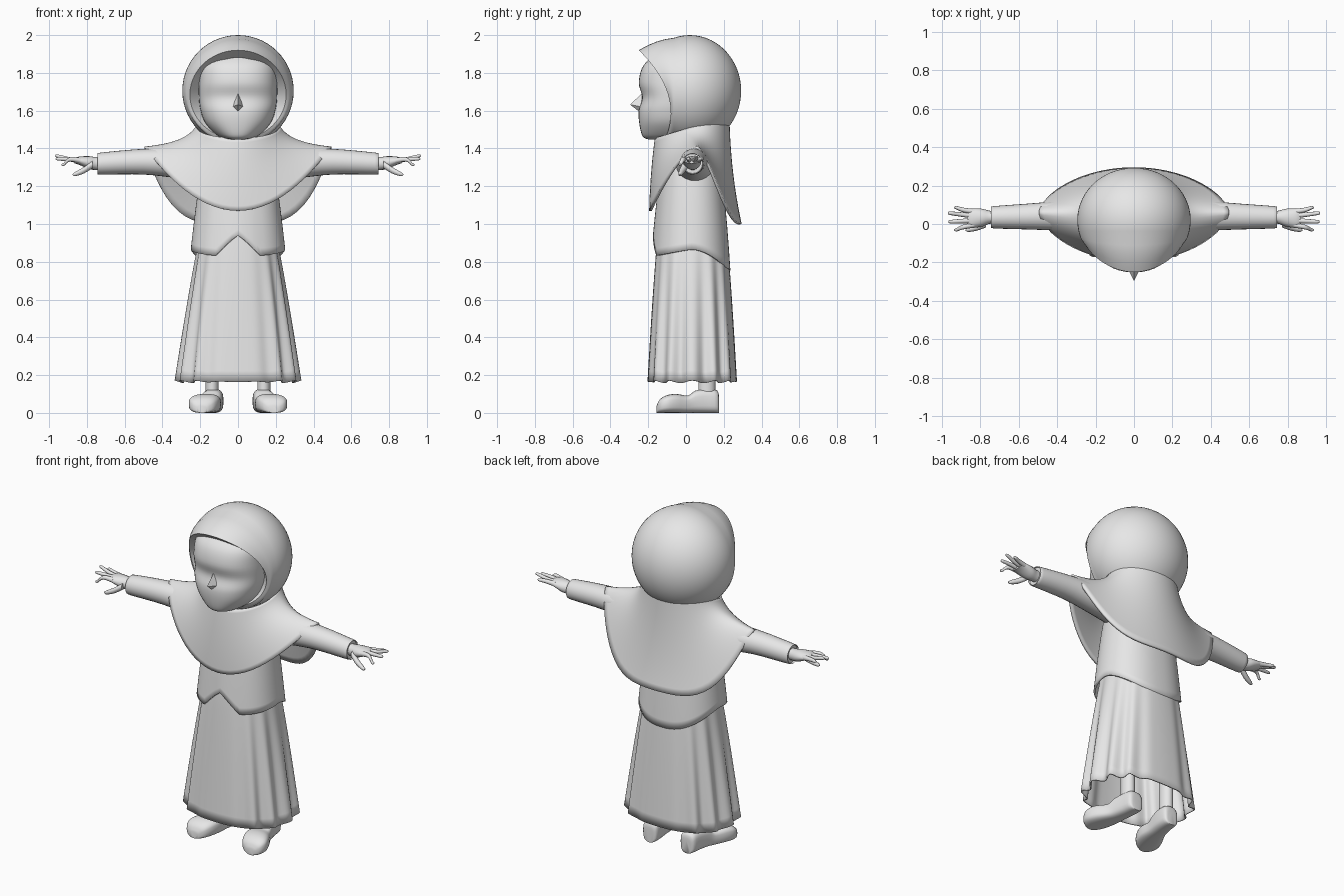
import bpy, bmesh
from math import sin, cos, pi, radians
from mathutils import Vector

if "Cube" in bpy.data.objects:
    bpy.data.objects.remove(bpy.data.objects["Cube"])

grey = bpy.data.materials.new("plain grey")
grey.use_nodes = True
grey.diffuse_color = (0.8, 0.8, 0.8, 1)
grey.node_tree.nodes["Principled BSDF"].inputs["Base Color"].default_value = (0.8, 0.8, 0.8, 1)


def loft(name, rings, caps=(False, False), mirror=False, thick=0, angle=50):
    """Skin a list of closed rings into one smooth object."""
    bm = bmesh.new()
    rows = [[bm.verts.new(p) for p in ring] for ring in rings]
    n = len(rows[0])
    for a, b in zip(rows, rows[1:]):
        for i in range(n):
            j = (i + 1) % n
            bm.faces.new((a[i], a[j], b[j], b[i]))
    if caps[0]:
        bm.faces.new(rows[0])
    if caps[1]:
        bm.faces.new(rows[-1])
    bmesh.ops.remove_doubles(bm, verts=bm.verts, dist=0.0001)
    bmesh.ops.recalc_face_normals(bm, faces=bm.faces)
    mesh = bpy.data.meshes.new(name)
    bm.to_mesh(mesh)
    bm.free()
    obj = bpy.data.objects.new(name, mesh)
    bpy.context.collection.objects.link(obj)
    mesh.materials.append(grey)
    if mirror:
        obj.modifiers.new("mirror", 'MIRROR').use_mirror_merge = False
    if thick:
        solid = obj.modifiers.new("thickness", 'SOLIDIFY')
        solid.thickness = thick
        solid.offset = -1
    bpy.ops.object.select_all(action='DESELECT')
    obj.select_set(True)
    bpy.context.view_layer.objects.active = obj
    bpy.ops.object.shade_smooth_by_angle(angle=radians(angle))
    return obj


def angles(n):
    return [2 * pi * i / n for i in range(n)]


def smooth_rows(rows, steps=5):
    """Catmull-Rom interpolation through a short table of stations."""
    out = []
    for i in range(len(rows) - 1):
        p0, p1, p2, p3 = (rows[max(0, min(len(rows) - 1, i + k))] for k in (-1, 0, 1, 2))
        for s in range(steps):
            t = s / steps
            out.append([0.5 * (2 * b + (c - a) * t + (2 * a - 5 * b + 4 * c - d) * t * t
                               + (3 * b - a - 3 * c + d) * t ** 3)
                        for a, b, c, d in zip(p0, p1, p2, p3)])
    return out + [list(rows[-1])]


def power(v, e):
    return abs(v) ** e * (1 if v > 0 else -1)


def mix(a, b, t):
    return a + (b - a) * t


def tube(name, stations, n=16, caps=(True, True), thick=0):
    """Mirrored limb running along x: stations are x, y, z, y radius, z radius."""
    rings = [[(x, y + ry * cos(a), z + rz * sin(a)) for a in angles(n)]
             for x, y, z, ry, rz in smooth_rows(stations, 4)]
    return loft(name, rings, caps, True, thick)


# Hood: egg-shaped shell from the back of the head to a jutting face rim
def hood_ring(s):
    ring = []
    for a in angles(56):
        c, phi = cos(a), s * radians(108)
        ring.append(Vector((0.295 * sin(phi) * sin(a), 0.02 + 0.272 * cos(phi),
                            1.705 + 0.295 * sin(phi) * c)))
    return ring


rim = [Vector((0.255 * sin(a), -0.095 - 0.07 * cos(a) - 0.085 * cos(a) ** 2,
               1.685 + 0.235 * cos(a))) for a in angles(56)]
shell = [hood_ring(i / 18) for i in range(19)]
edge = shell[-1]
lip = [Vector((p.x * 0.8, p.y + 0.05, 1.68 + (p.z - 1.68) * 0.84)) for p in rim]
bulge = [[p.lerp(q, t) + Vector((0.02 * sin(a) * t * (1 - t), 0, 0.05 * cos(a) * t * (1 - t)))
          for p, q, a in zip(edge, rim, angles(56))] for t in (0.25, 0.5, 0.75, 1)]
loft("hood", shell + bulge + [lip], angle=60)

# Face: stations are z, half width, front depth
face = [(1.448, 0.05, -0.2), (1.465, 0.105, -0.23), (1.53, 0.17, -0.247), (1.6, 0.198, -0.25),
        (1.67, 0.207, -0.232), (1.75, 0.207, -0.25), (1.84, 0.195, -0.225), (1.91, 0.14, -0.15)]
loft("face", [[(w * power(cos(a), 0.85), -0.06 + (-0.06 - f) * power(sin(a), 0.9), z)
               for a in angles(40)] for z, w, f in smooth_rows(face)], (True, True))

# Nose: small pointed wedge
loft("nose", [[(0, -0.235, 1.69), (0.03, -0.235, 1.62), (0, -0.235, 1.585), (-0.03, -0.235, 1.62)],
              [(0, -0.296, 1.632)] * 4])


# Cape: draped from the neck over both shoulders to a scooped hem
def cape_ring(t):
    ring = []
    for a in angles(72):
        c, s = cos(a), sin(a)
        back = s > 0
        neck = Vector((0.222 * c, 0.035 + (0.195 if back else 0.2) * s, 1.515 + 0.06 * s))
        mid = Vector((0.275 * c, 0.045 + (0.19 if back else 0.235) * s, 1.27 + 0.16 * c * c))
        low, drop = (1.0, 4) if back else (1.07, 2)
        depth = (0.235 if back else 0.255) * power(s, 1.25)
        hem = Vector((0.495 * c, 0.06 + depth, low + (1.41 - low) * abs(c) ** drop))
        ring.append(neck * (1 - t) ** 2 + mid * 2 * t * (1 - t) + hem * t * t)
    return ring


loft("cape", [cape_ring(i / 16) for i in range(17)], thick=0.014)


# Jacket: tapered body with a notched front hem and a low back hem
def jacket_ring(t):
    ring = []
    for a in angles(72):
        c, s = cos(a), sin(a)
        if s > 0:
            hem = 0.865 - 0.11 * s ** 1.6
        else:
            hem = 0.865 - 0.035 * abs(s) + 0.11 * max(0, 1 - abs(c) / 0.42)
        z = mix(1.38, hem, t)
        rx = mix(0.17, 0.25, t ** 0.7)
        ry = mix(0.13, 0.205, t ** 0.55)
        ring.append((rx * power(c, 0.85), 0.03 + ry * power(s, 0.9), z))
    return ring


loft("jacket", [jacket_ring(i / 14) for i in range(15)], (True, False), thick=0.012)


# Skirt: flared, flat at the front and pleated at the sides and back
def skirt_ring(t):
    ring = []
    for a in angles(144):
        c, s = cos(a), sin(a)
        pleats = 0.055 * t ** 0.7 * min(1, abs(c) * 1.5) ** 2 * cos(14 * a)
        r = 1 + pleats
        z = mix(0.96, 0.165 + 0.12 * pleats, t)
        rx, ry = mix(0.195, 0.318, t ** 0.85), mix(0.18, 0.237, t ** 0.8)
        ring.append((rx * r * power(c, 0.85), 0.033 + ry * r * power(s, 0.85), z))
    return ring


loft("skirt", [skirt_ring(i / 14) for i in range(15)], (True, False), thick=0.008)

# Legs and shoes
loft("leg", [[(0.137 + 0.035 * cos(a), 0.11 + 0.045 * sin(a), z) for a in angles(20)]
             for z in (0.09, 0.5)], (True, True), True)
shoe = [(0.175, 0.125, 0.025, 0.08), (0.165, 0.126, 0.046, 0.118), (0.11, 0.13, 0.052, 0.127),
        (0.05, 0.14, 0.055, 0.118), (0.01, 0.15, 0.06, 0.092), (-0.05, 0.168, 0.076, 0.1),
        (-0.1, 0.182, 0.078, 0.094), (-0.138, 0.188, 0.06, 0.072), (-0.155, 0.19, 0.028, 0.04)]
loft("shoe", [[(x + w * power(cos(a), 0.75), y, h * (0.5 + 0.5 * power(sin(a), 0.6)))
               for a in angles(28)] for y, x, w, h in smooth_rows(shoe, 3)],
     (True, True), True)

# Sleeves and hands
tube("sleeve", [(0.12, 0.045, 1.3, 0.1, 0.08), (0.3, 0.045, 1.32, 0.085, 0.08),
                (0.5, 0.04, 1.33, 0.07, 0.068), (0.725, 0.035, 1.32, 0.058, 0.058),
                (0.735, 0.035, 1.32, 0.052, 0.052)], 24, (True, True))
tube("palm", [(0.7, 0.035, 1.32, 0.032, 0.036), (0.75, 0.035, 1.32, 0.034, 0.034),
              (0.79, 0.033, 1.325, 0.046, 0.034), (0.84, 0.03, 1.335, 0.05, 0.022),
              (0.865, 0.03, 1.335, 0.042, 0.014)])
for name, y, tip_x, tip_y, tip_z in (("index_finger", -0.005, 0.935, -0.03, 1.315),
                                     ("middle_finger", 0.018, 0.965, 0.012, 1.345),
                                     ("ring_finger", 0.042, 0.968, 0.056, 1.36),
                                     ("little_finger", 0.064, 0.935, 0.085, 1.345)):
    tube(name, [(0.83, y, 1.335, 0.014, 0.015), (0.89, mix(y, tip_y, 0.45), 1.342, 0.012, 0.012),
                (tip_x - 0.012, tip_y, tip_z, 0.009, 0.009),
                (tip_x, tip_y, tip_z, 0.003, 0.003)], 10)
tube("thumb", [(0.77, 0.0, 1.315, 0.018, 0.02), (0.815, -0.018, 1.285, 0.016, 0.018),
               (0.86, -0.03, 1.265, 0.011, 0.012), (0.875, -0.032, 1.262, 0.004, 0.004)], 10)
